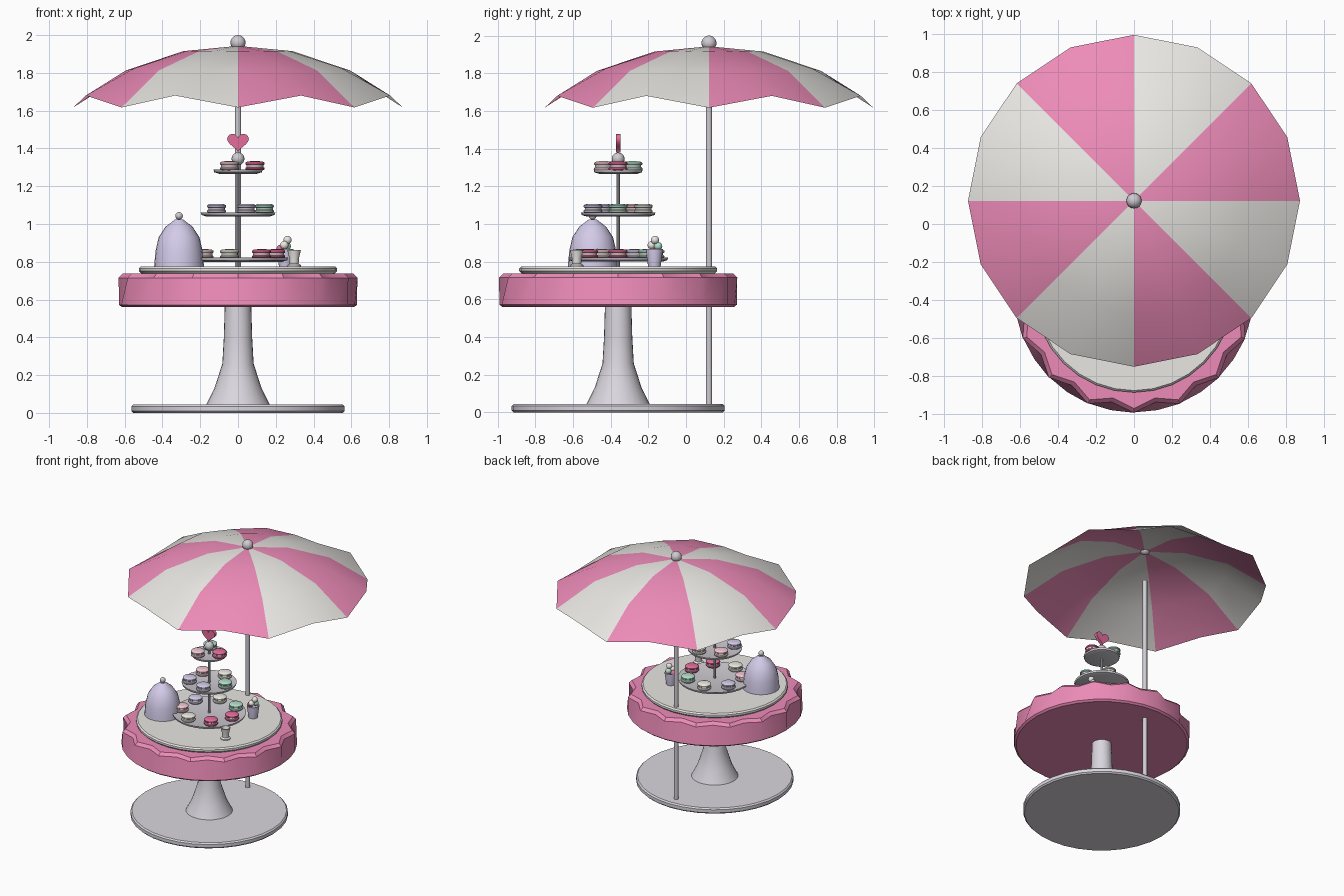
import bpy, bmesh, math
from math import sin, cos, pi, tau

if "Cube" in bpy.data.objects:
    bpy.data.objects.remove(bpy.data.objects["Cube"])

PAL = {"pink": (0.85, 0.26, 0.48), "hot": (0.78, 0.15, 0.33), "cream": (0.86, 0.83, 0.76),
       "white": (0.82, 0.80, 0.77), "mint": (0.45, 0.74, 0.60), "lavender": (0.66, 0.60, 0.82),
       "pale": (0.90, 0.58, 0.66), "stone": (0.70, 0.67, 0.73), "silver": (0.62, 0.60, 0.64)}
MATS = {}
for key, c in PAL.items():
    MATS[key] = bpy.data.materials.new(key)
    MATS[key].diffuse_color = (*c, 1)

TY = -0.36   # table axis
PY = 0.122   # parasol axis


def finish(name, bm, colors, loc=(0, 0, 0), smooth=True, fix=True):
    if fix:
        bmesh.ops.recalc_face_normals(bm, faces=bm.faces[:])
    me = bpy.data.meshes.new(name)
    bm.to_mesh(me)
    bm.free()
    ob = bpy.data.objects.new(name, me)
    bpy.context.collection.objects.link(ob)
    ob.location = loc
    for c in colors:
        me.materials.append(MATS[c])
    if smooth:
        bpy.ops.object.select_all(action='DESELECT')
        ob.select_set(True)
        bpy.context.view_layer.objects.active = ob
        bpy.ops.object.shade_smooth_by_angle(angle=math.radians(35))
    return ob


def lathe(name, profile, color, loc=(0, 0, 0), n=24, radius=lambda r, i, k: r):
    """Closed solid of revolution from (radius, z) points, bottom to top."""
    bm = bmesh.new()
    rings = [[bm.verts.new((radius(r, i, k) * cos(tau * i / n), radius(r, i, k) * sin(tau * i / n), z))
              for i in range(n)] for k, (r, z) in enumerate(profile)]
    for a, b in zip(rings, rings[1:]):
        for i in range(n):
            j = (i + 1) % n
            bm.faces.new((a[i], a[j], b[j], b[i]))
    bm.faces.new(rings[0][::-1])
    bm.faces.new(rings[-1])
    return finish(name, bm, [color], loc)


def ball(name, r, loc, color):
    bm = bmesh.new()
    bmesh.ops.create_uvsphere(bm, u_segments=16, v_segments=10, radius=r)
    return finish(name, bm, [color], loc)


# Table: base disc, flared pedestal, scalloped cloth, round top
lathe("base_disc", [(0.555, 0), (0.565, 0.01), (0.565, 0.035), (0.555, 0.045)], "stone", (0, TY, 0), 32)
lathe("pedestal", [(0.168, 0.045), (0.125, 0.13), (0.083, 0.26), (0.075, 0.40), (0.07, 0.57)],
      "stone", (0, TY, 0), 24)
lathe("scalloped_cloth", [(0.615, 0.56), (0.63, 0.572), (0.632, 0.715), (0.61, 0.737)], "pink", (0, TY, 0), 32,
      lambda r, i, k: r - (0.045 if k > 1 and i % 2 else 0))
lathe("table_top", [(0.51, 0.735), (0.525, 0.75), (0.525, 0.765), (0.515, 0.775)], "white", (0, TY, 0), 32)

# Parasol: pole, scalloped striped canopy, finial
lathe("parasol_pole", [(0.017, 0.03), (0.017, 1.70)], "silver", (0, PY, 0), 12)
bm = bmesh.new()
apex = bm.verts.new((0, 0, 1.943))
rings = []
for r, z, lift in ((0.29, 1.915, 0.002), (0.595, 1.812, 0.012), (0.872, 1.617, 0.063)):
    rings.append([bm.verts.new((r * cos(tau * i / 16), r * sin(tau * i / 16), z + lift * (i % 2)))
                  for i in range(16)])
for i in range(16):
    j = (i + 1) % 16
    faces = [bm.faces.new((apex, rings[0][i], rings[0][j]))]
    for a, b in zip(rings, rings[1:]):
        faces.append(bm.faces.new((a[i], b[i], b[j], a[j])))
    for f in faces:
        f.material_index = (i // 2) % 2
finish("canopy", bm, ["pink", "white"], (0, PY, 0), fix=False)
ball("finial", 0.04, (0, PY, 1.96), "silver")

# Cake stand with three tiers of macarons
lathe("stand_rod", [(0.009, 0.77), (0.009, 1.34)], "silver", (0, TY, 0), 10)
ball("stand_ball", 0.034, (0, TY, 1.345), "silver")


def macaron(name, x, y, z, color):
    shell = [(0.043, 0), (0.05, 0.006), (0.05, 0.013), (0.044, 0.018)]
    lathe(name + "_bottom", shell, color, (x, y, z), 16)
    lathe(name + "_filling", [(0.044, 0.016), (0.044, 0.030)], "cream", (x, y, z), 16)
    lathe(name + "_top", [(0.046, 0.028), (0.05, 0.032), (0.05, 0.040), (0.043, 0.046), (0.02, 0.049)],
          color, (x, y, z), 16)


tiers = [(0.265, 0.80, 0.20, ["hot", "mint", "cream", "lavender", "pale", "cream", "hot"]),
         (0.198, 1.04, 0.14, ["mint", "cream", "pale", "lavender", "lavender"]),
         (0.130, 1.266, 0.09, ["hot", "mint", "pale"])]
for t, (R, z, ring, cols) in enumerate(tiers):
    lathe(f"tier_{t}", [(R - 0.03, z), (R - 0.004, z + 0.008), (R, z + 0.022), (R - 0.008, z + 0.022),
                        (R - 0.03, z + 0.016)], "silver", (0, TY, 0), 28)
    for i, c in enumerate(cols):
        a = tau * i / len(cols)
        macaron(f"macaron_{t}_{i}", ring * cos(a), TY + ring * sin(a), z + 0.018, c)

# Heart topper
bm = bmesh.new()
pts = []
for i in range(28):
    a = tau * i / 28
    pts.append((16 * sin(a) ** 3 * 0.0036,
                (13 * cos(a) - 5 * cos(2 * a) - 2 * cos(3 * a) - cos(4 * a)) * 0.0034))
front = bm.faces.new([bm.verts.new((x, -0.012, z)) for x, z in pts])
ext = bmesh.ops.extrude_face_region(bm, geom=[front])
bmesh.ops.translate(bm, vec=(0, 0.024, 0),
                    verts=[v for v in ext["geom"] if isinstance(v, bmesh.types.BMVert)])
finish("heart_topper", bm, ["hot"], (0, TY, 1.437))

# Cloche with knob
CX, CY = -0.312, -0.495
lathe("cloche", [(0.132, 0.772), (0.13, 0.80), (0.124, 0.86), (0.108, 0.93), (0.072, 0.985), (0.02, 1.025)],
      "lavender", (CX, CY, 0), 24)
ball("cloche_knob", 0.02, (CX, CY, 1.043), "silver")

# Small goblet at the front and cup with little scoops at the back
lathe("goblet", [(0.036, 0.773), (0.036, 0.782), (0.024, 0.79), (0.026, 0.82), (0.036, 0.862), (0.03, 0.862),
                 (0.022, 0.83)], "white", (0.297, -0.58, 0), 16)
lathe("scoop_cup", [(0.033, 0.773), (0.045, 0.86), (0.045, 0.868), (0.038, 0.868), (0.036, 0.855)],
      "lavender", (0.25, -0.168, 0), 16)
for i, (x, y, z, c) in enumerate([(0.262, -0.165, 0.915, "white"), (0.245, -0.182, 0.888, "cream"),
                                  (0.225, -0.165, 0.868, "hot"), (0.258, -0.148, 0.882, "mint")]):
    ball(f"scoop_{i}", 0.022, (x, y, z), c)

for m in bpy.data.materials:
    if m.users and not m.is_grease_pencil:
        m.use_nodes = True
        m.node_tree.nodes["Principled BSDF"].inputs["Base Color"].default_value = m.diffuse_color
